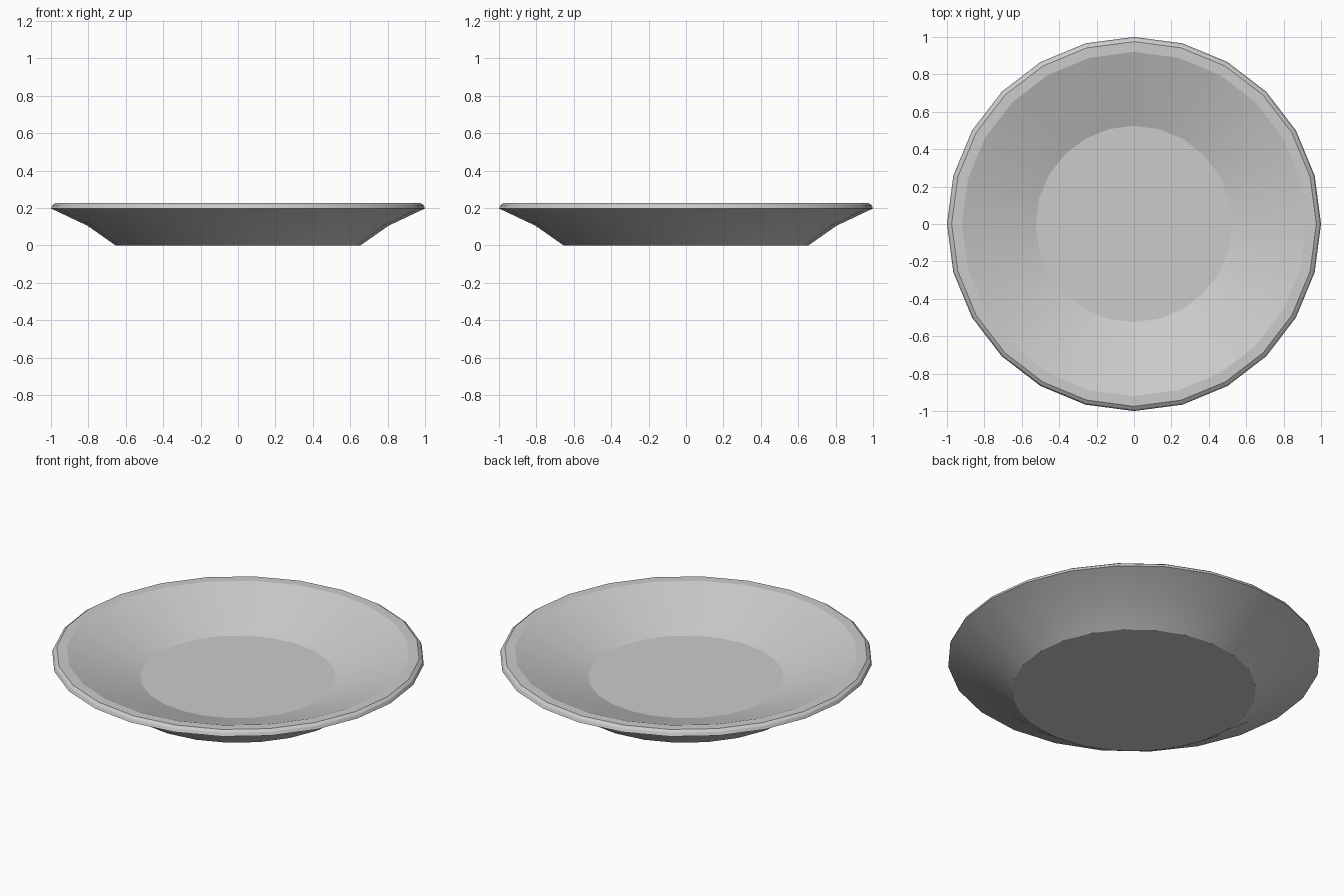
import bpy, bmesh, math

if "Cube" in bpy.data.objects:
    bpy.data.objects.remove(bpy.data.objects["Cube"])

SIDES = 24
# Plate cross-section (radius, height), from underside to inner floor
profile = [(0.655, 0.0), (0.805, 0.105), (1.0, 0.197), (0.992, 0.215),
           (0.975, 0.227), (0.92, 0.227), (0.525, 0.085)]

bm = bmesh.new()
rings = []
for r, z in profile:
    rings.append([bm.verts.new((r * math.cos(2 * math.pi * i / SIDES),
                                r * math.sin(2 * math.pi * i / SIDES), z))
                  for i in range(SIDES)])

# Walls and rim
for a, b in zip(rings, rings[1:]):
    for i in range(SIDES):
        j = (i + 1) % SIDES
        bm.faces.new((a[i], a[j], b[j], b[i]))

# Underside and inner floor
bm.faces.new(rings[0][::-1])
bm.faces.new(rings[-1])
bmesh.ops.recalc_face_normals(bm, faces=bm.faces[:])

mesh = bpy.data.meshes.new("plate")
bm.to_mesh(mesh)
bm.free()
plate = bpy.data.objects.new("plate", mesh)
bpy.context.collection.objects.link(plate)

# Smooth walls, crisp rim and floor edges
bpy.context.view_layer.objects.active = plate
plate.select_set(True)
bpy.ops.object.shade_smooth_by_angle(angle=math.radians(18))
